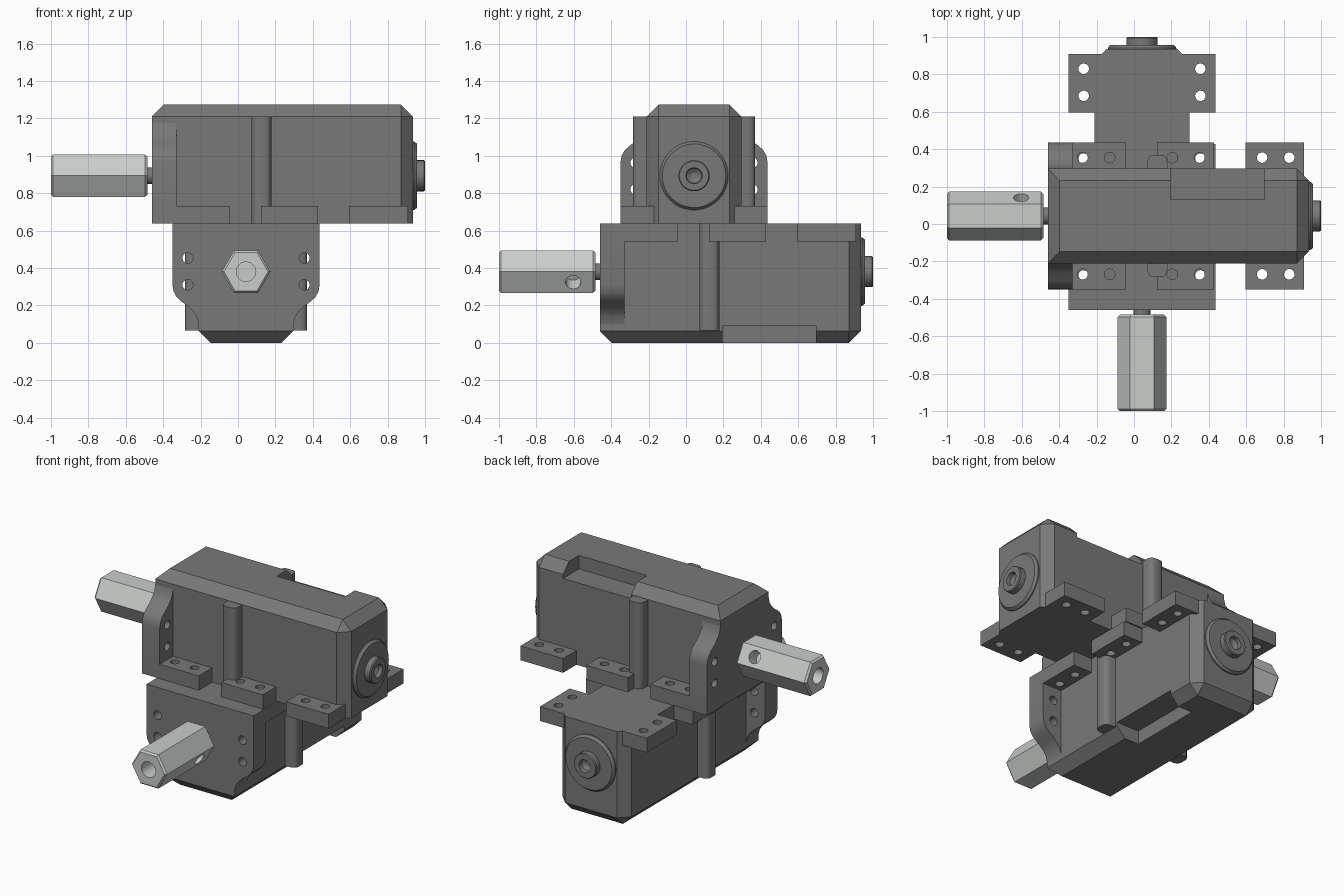
import bpy, bmesh, math
from mathutils import Matrix, Vector

if "Cube" in bpy.data.objects:
    bpy.data.objects.remove(bpy.data.objects["Cube"], do_unlink=True)

TOP = 1.273                 # overall height
BASE = TOP / 2              # mating plane of the two units
CY, CZ = 0.043, 0.893       # shaft axis
HALF, WIDE = 0.253, 0.393   # half widths of the casing and of the flanges


def material(name, value):
    m = bpy.data.materials.new(name)
    m.use_nodes = True
    m.diffuse_color = value
    bsdf = m.node_tree.nodes["Principled BSDF"]
    bsdf.inputs["Base Color"].default_value = value
    bsdf.inputs["Roughness"].default_value = 0.6
    return m


GREY = material("casing_grey", (0.19, 0.19, 0.19, 1))
STEEL = material("light_steel", (0.58, 0.61, 0.59, 1))


def make(name, bm, mat):
    bmesh.ops.recalc_face_normals(bm, faces=bm.faces)
    me = bpy.data.meshes.new(name)
    bm.to_mesh(me)
    bm.free()
    me.materials.append(mat)
    ob = bpy.data.objects.new(name, me)
    bpy.context.collection.objects.link(ob)
    return ob


def box_bm(lo, hi):
    bm = bmesh.new()
    bmesh.ops.create_cube(bm, size=1)
    lo, hi = Vector(lo), Vector(hi)
    for v in bm.verts:
        v.co = Vector([(a + b) / 2 + c * (b - a) for a, b, c in zip(lo, hi, v.co)])
    return bm


def prism(name, pts, vec, mat):
    """Extrude a closed outline of 3D points along a vector."""
    bm = bmesh.new()
    f = bm.faces.new([bm.verts.new(p) for p in pts])
    r = bmesh.ops.extrude_face_region(bm, geom=[f])
    moved = [g for g in r["geom"] if isinstance(g, bmesh.types.BMVert)]
    bmesh.ops.translate(bm, verts=moved, vec=vec)
    if f.is_valid and len(bm.faces) < len(pts) + 2:
        bm.faces.new([v for v in f.verts])
    return make(name, bm, mat)


def lathe(name, profile, sides, mat):
    """Rings of (x, radius) around the shaft axis, capped at both ends."""
    bm = bmesh.new()
    rings = []
    for x, r in profile:
        ang = [2 * math.pi * i / sides for i in range(sides)]
        rings.append([bm.verts.new((x, CY + r * math.cos(a), CZ + r * math.sin(a))) for a in ang])
    for a, b in zip(rings, rings[1:]):
        for i in range(sides):
            j = (i + 1) % sides
            bm.faces.new((a[i], a[j], b[j], b[i]))
    bm.faces.new(rings[0])
    bm.faces.new(rings[-1])
    return make(name, bm, mat)


def rod(center, axis, r, depth):
    bm = bmesh.new()
    rot = Vector(axis).to_track_quat("Z", "Y").to_matrix().to_4x4()
    bmesh.ops.create_cone(bm, cap_ends=True, segments=24, radius1=r, radius2=r,
                          depth=depth, matrix=Matrix.Translation(center) @ rot)
    return bm


def cut(ob, bms):
    """Subtract each cutter, then discard the cutters."""
    for bm in bms:
        c = make("cutter", bm, ob.data.materials[0])
        c.hide_render = True
        m = ob.modifiers.new("cut", "BOOLEAN")
        m.operation, m.solver, m.object = "DIFFERENCE", "EXACT", c
        bpy.context.view_layer.update()
        me = bpy.data.meshes.new_from_object(ob.evaluated_get(bpy.context.evaluated_depsgraph_get()))
        ob.modifiers.clear()
        ob.data = me
        bpy.data.objects.remove(c, do_unlink=True)


parts = []

# Casing with chamfered top and far end, and a notch on one shoulder
bm = box_bm((-0.46, CY - HALF, BASE), (0.935, CY + HALF, TOP))
edges = [e for e in bm.edges
         if all(v.co.z > TOP - 0.01 for v in e.verts)
         or (all(v.co.x > 0.9 for v in e.verts) and abs(e.verts[0].co.z - e.verts[1].co.z) > 0.1)]
bmesh.ops.bevel(bm, geom=edges, offset=0.063, segments=1, affect="EDGES", profile=0.5)
casing = make("casing", bm, GREY)
cut(casing, [box_bm((0.195, 0.13, TOP - 0.09), (0.695, 0.4, TOP + 0.1))])
parts.append(casing)

# Mounting flange ears with S-curved shoulders
ear = [(0.2, BASE), (WIDE, BASE), (WIDE, 0.965), (0.387, 1.0), (0.37, 1.03), (0.345, 1.053),
       (0.31, 1.078), (0.283, 1.105), (0.263, 1.135), (HALF, 1.175), (0.2, 1.175)]
for side, label in ((1, "left"), (-1, "right")):
    y = lambda d: CY + side * d
    flange = prism("flange_ear_" + label, [(-0.46, y(d), z) for d, z in ear], (0.13, 0, 0), GREY)
    cut(flange, [rod((-0.4, y(0.312), z), (1, 0, 0), 0.028, 0.4) for z in (0.82, 0.963)])
    parts.append(flange)

    # Feet with two bolt holes each
    for n, (x0, x1, holes) in enumerate(((-0.33, -0.043, (-0.275, -0.13)),
                                         (0.122, 0.427, (0.205, 0.35)),
                                         (0.597, 0.91, (0.685, 0.83)))):
        ys = sorted((y(0.2), y(WIDE)))
        foot = make(f"foot_{label}_{n + 1}",
                    box_bm((x0, ys[0], BASE), (x1, ys[1], BASE + 0.095)), GREY)
        cut(foot, [rod((x, y(0.312), BASE), (0, 0, 1), 0.028, 0.4) for x in holes])
        parts.append(foot)

    # Rounded vertical rib
    half = [(0.053, HALF - 0.02), (0.053, 0.29), (0.048, 0.309), (0.038, 0.321), (0.024, 0.327)]
    outline = half + [(-a, d) for a, d in reversed(half)]
    parts.append(prism("rib_" + label, [(0.125 + a, y(d), BASE) for a, d in outline],
                       (0, 0, 0.572), GREY))

# Rear bearing cap and hollow hub
parts.append(lathe("bearing_cap", [(0.92, 0.183), (0.942, 0.183), (0.958, 0.17), (0.958, 0.05)], 48, GREY))
parts.append(lathe("hub", [(0.95, 0.083), (0.994, 0.083), (1.0, 0.078), (1.0, 0.043),
                           (0.975, 0.04), (0.96, 0.018)], 32, GREY))

# Shaft neck and hexagonal coupling
parts.append(lathe("shaft_neck", [(-0.52, 0.045), (-0.45, 0.045)], 32, GREY))
coupling = lathe("hex_coupling", [(-1.0, 0.118), (-0.988, 0.13), (-0.497, 0.13), (-0.485, 0.118)], 6, STEEL)
cross = Vector((0, math.cos(math.radians(30)), 0.5))
cut(coupling, [rod((-1.0, CY, CZ), (1, 0, 0), 0.052, 0.3),
               rod(Vector((-0.603, CY, CZ)) + cross * 0.1, cross, 0.041, 0.16)])
parts.append(coupling)

# Smooth the curved faces, then add the second unit inverted and turned below
turn = Matrix(((0, 1, 0, 0), (1, 0, 0, 0), (0, 0, -1, TOP), (0, 0, 0, 1)))
for ob in parts:
    ob.data.shade_smooth()
    ob.data.set_sharp_from_angle(angle=math.radians(28))
    twin = bpy.data.objects.new("lower_" + ob.name, ob.data)
    bpy.context.collection.objects.link(twin)
    twin.matrix_world = turn
    ob.name = "upper_" + ob.name
